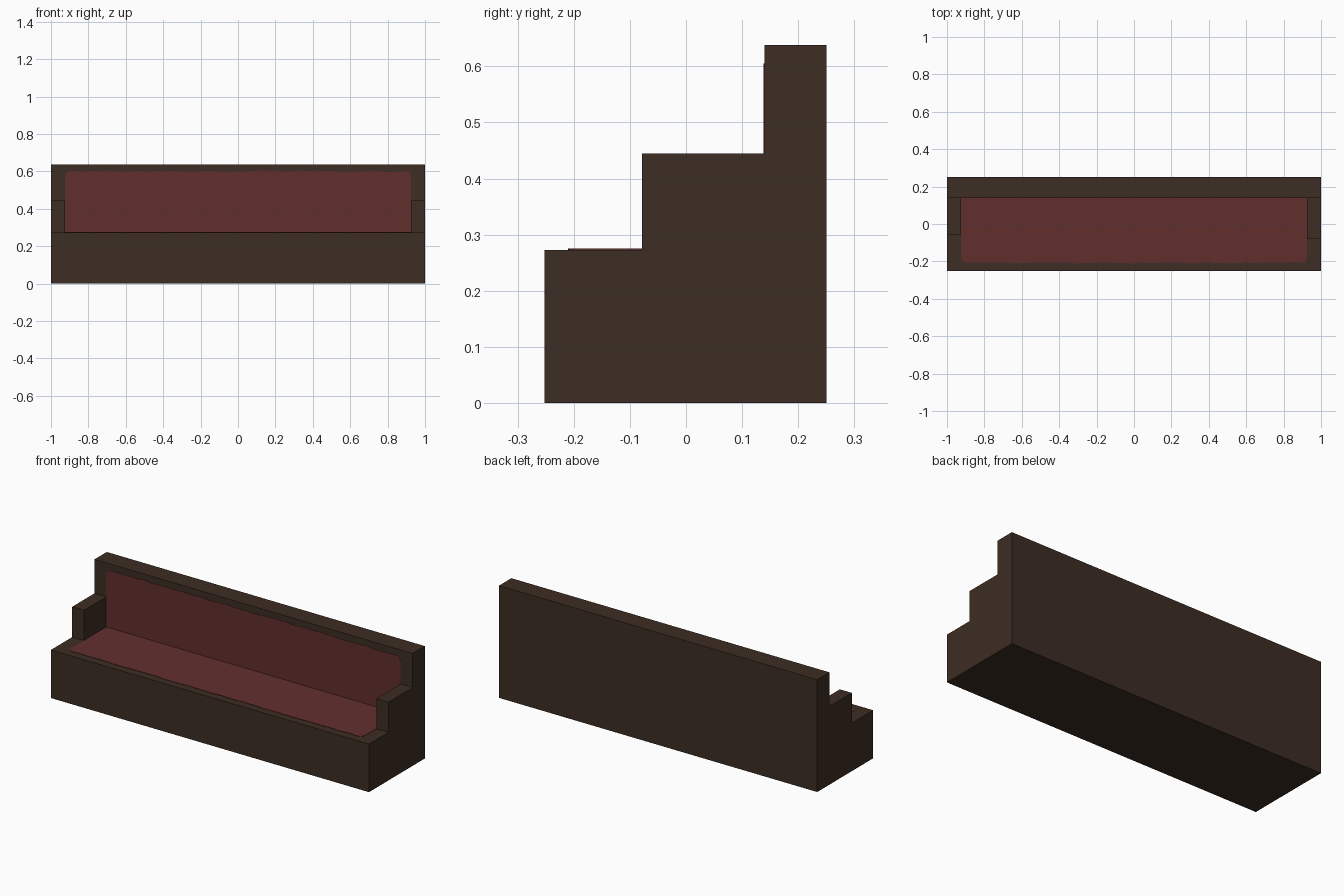
import bpy, bmesh, math, random
from mathutils import Vector

random.seed(4)
if "Cube" in bpy.data.objects:
    bpy.data.objects.remove(bpy.data.objects["Cube"], do_unlink=True)


def material(name, rgb):
    m = bpy.data.materials.new(name)
    m.use_nodes = True
    m.diffuse_color = (*rgb, 1)
    m.node_tree.nodes["Principled BSDF"].inputs["Base Color"].default_value = (*rgb, 1)
    return m


wood = material("dark brown wood", (0.046, 0.026, 0.017))
cloth = material("dark red cloth", (0.122, 0.028, 0.027))

FRONT, BACK = -0.252, 0.25
SEAT, ARM, TOP = 0.273, 0.445, 0.638
REST = 0.14       # front face of the backrest
INNER = 0.925     # inner face of the arms


def extrude(name, points, offset, mat):
    """Closed solid made by extruding a flat outline."""
    bm = bmesh.new()
    face = bm.faces.new([bm.verts.new(p) for p in points])
    ext = bmesh.ops.extrude_face_region(bm, geom=[face])
    moved = [v for v in ext["geom"] if isinstance(v, bmesh.types.BMVert)]
    bmesh.ops.translate(bm, verts=moved, vec=Vector(offset))
    bmesh.ops.recalc_face_normals(bm, faces=bm.faces)
    mesh = bpy.data.meshes.new(name)
    bm.to_mesh(mesh)
    bm.free()
    mesh.materials.append(mat)
    ob = bpy.data.objects.new(name, mesh)
    bpy.context.collection.objects.link(ob)
    return ob


# Base and backrest in one stepped profile
profile = [(FRONT, 0), (BACK, 0), (BACK, TOP), (REST, TOP), (REST, SEAT), (FRONT, SEAT)]
extrude("bench_frame", [(-1, y, z) for y, z in profile], (2, 0, 0), wood)

# Armrests, the left one slightly longer
for name, x, y in (("left_arm", INNER, -0.078), ("right_arm", -1, -0.06)):
    outline = [(x, y, SEAT), (x, REST, SEAT), (x, REST, ARM), (x, y, ARM)]
    extrude(name, outline, (1 - INNER, 0, 0), wood)


def cloth_outline(length, radius=0.03, steps=50):
    """Rectangle with rounded far corners and a slightly uneven far edge."""
    pts = [(-INNER, 0)]
    for i in range(5):
        a = math.pi - i * math.pi / 8
        pts.append((-INNER + radius + radius * math.cos(a),
                    length - radius + radius * math.sin(a)))
    span = INNER - radius
    for i in range(1, steps):
        pts.append((-span + 2 * span * i / steps, length + random.uniform(-0.004, 0.003)))
    for i in range(5):
        a = math.pi / 2 - i * math.pi / 8
        pts.append((span + radius * math.cos(a), length - radius + radius * math.sin(a)))
    return pts + [(INNER, 0)]


# Thin cloth covers on the seat and the backrest
THIN = 0.002
extrude("seat_cloth", [(x, REST - d, SEAT) for x, d in cloth_outline(REST + 0.208)],
        (0, 0, THIN), cloth)
extrude("back_cloth", [(x, REST, SEAT + d) for x, d in cloth_outline(0.602 - SEAT)],
        (0, -THIN, 0), cloth)
